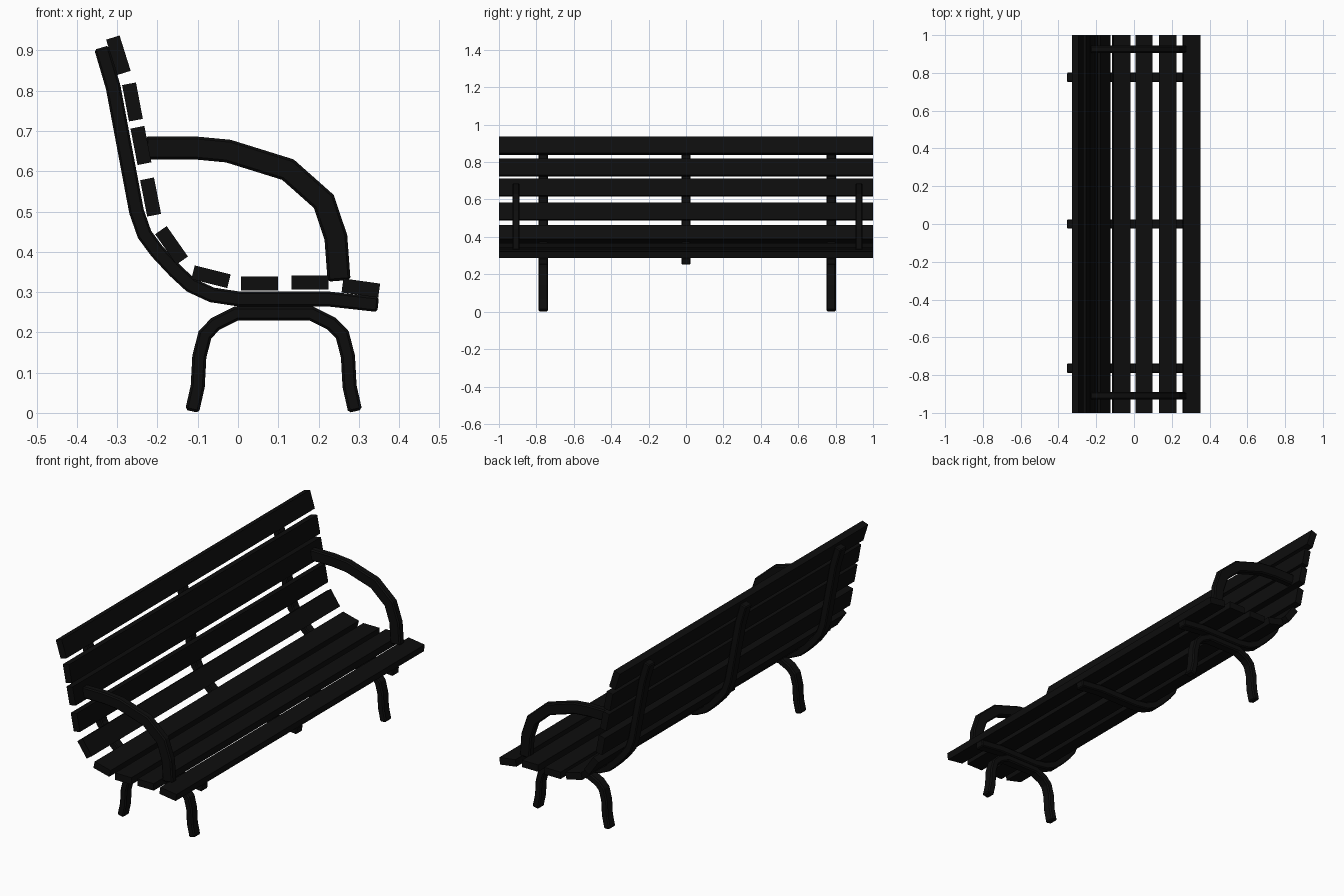
import bpy, bmesh
from mathutils import Vector

if "Cube" in bpy.data.objects:
    bpy.data.objects.remove(bpy.data.objects["Cube"])

black = bpy.data.materials.new("black_paint")
black.diffuse_color = (0.004, 0.004, 0.004, 1)
black.use_nodes = True
black.node_tree.nodes["Principled BSDF"].inputs["Base Color"].default_value = black.diffuse_color


def sweep(name, path, thick, y, width, bevel=0.0):
    """Flat bar following a path in the XZ plane, with mitred joints."""
    pts = [Vector(p) for p in path]
    bm = bmesh.new()
    rings = []
    for i, p in enumerate(pts):
        a = (p - pts[i - 1]).normalized() if i else None
        b = (pts[i + 1] - p).normalized() if i < len(pts) - 1 else None
        a, b = a or b, b or a
        na, nb = Vector((-a.y, a.x)), Vector((-b.y, b.x))
        m = (na + nb).normalized()
        m *= thick / 2 / m.dot(na)
        rings.append([bm.verts.new((p.x + s * m.x, y + t * width / 2, p.y + s * m.y))
                      for s, t in ((-1, -1), (1, -1), (1, 1), (-1, 1))])
    for r, q in zip(rings, rings[1:]):
        for k in range(4):
            bm.faces.new((r[k], r[(k + 1) % 4], q[(k + 1) % 4], q[k]))
    bm.faces.new(rings[0])
    bm.faces.new(rings[-1][::-1])
    bmesh.ops.recalc_face_normals(bm, faces=bm.faces)
    me = bpy.data.meshes.new(name)
    bm.to_mesh(me)
    bm.free()
    me.materials.append(black)
    ob = bpy.data.objects.new(name, me)
    bpy.context.collection.objects.link(ob)
    if bevel:
        mod = ob.modifiers.new("bevel", 'BEVEL')
        mod.width = bevel
        mod.segments = 1
        mod.limit_method = 'ANGLE'
        mod.angle_limit = 1.1
    return ob


# Slats: centre x, z and direction of the wide side
slats = [
    ("back_slat", -0.297, 0.888, (11, -35)),
    ("back_slat", -0.262, 0.772, (7, -37)),
    ("back_slat", -0.241, 0.664, (7, -36)),
    ("back_slat", -0.217, 0.536, (7, -36)),
    ("back_slat", -0.165, 0.416, (21, -30)),
    ("seat_slat", -0.067, 0.338, (36, -9)),
    ("seat_slat", 0.053, 0.321, (1, 0)),
    ("seat_slat", 0.179, 0.324, (1, 0)),
    ("seat_slat", 0.305, 0.310, (36, -5)),
]
for name, x, z, d in slats:
    c, h = Vector((x, z)), Vector(d).normalized() * 0.046
    sweep(name, [c - h, c + h], 0.035, 0, 2.0)

# Curved rails carrying seat and back
rail = [(-0.339, 0.907), (-0.31, 0.809), (-0.252, 0.50), (-0.232, 0.443),
        (-0.201, 0.401), (-0.156, 0.353), (-0.117, 0.317), (-0.065, 0.293),
        (0.001, 0.283), (0.222, 0.283), (0.348, 0.269)]
for y in (-0.763, 0, 0.776):
    sweep("support_rail", rail, 0.037, y, 0.05, 0.005)

# Arched leg pairs, symmetric about their own centre
half = [(-0.114, 0.004), (-0.1, 0.066), (-0.096, 0.14), (-0.082, 0.194),
        (-0.056, 0.221), (-0.004, 0.247)]
legs = half + [(0.177 - x, z) for x, z in reversed(half)]
for y in (-0.763, 0.776):
    sweep("leg_arch", legs, 0.035, y, 0.05, 0.006)

# Armrests
arm = [(-0.23, 0.658), (-0.108, 0.658), (-0.024, 0.65), (0.124, 0.604),
       (0.213, 0.525), (0.243, 0.436), (0.251, 0.328)]
for y in (-0.909, 0.925):
    sweep("armrest", arm, 0.057, y, 0.038, 0.006)
